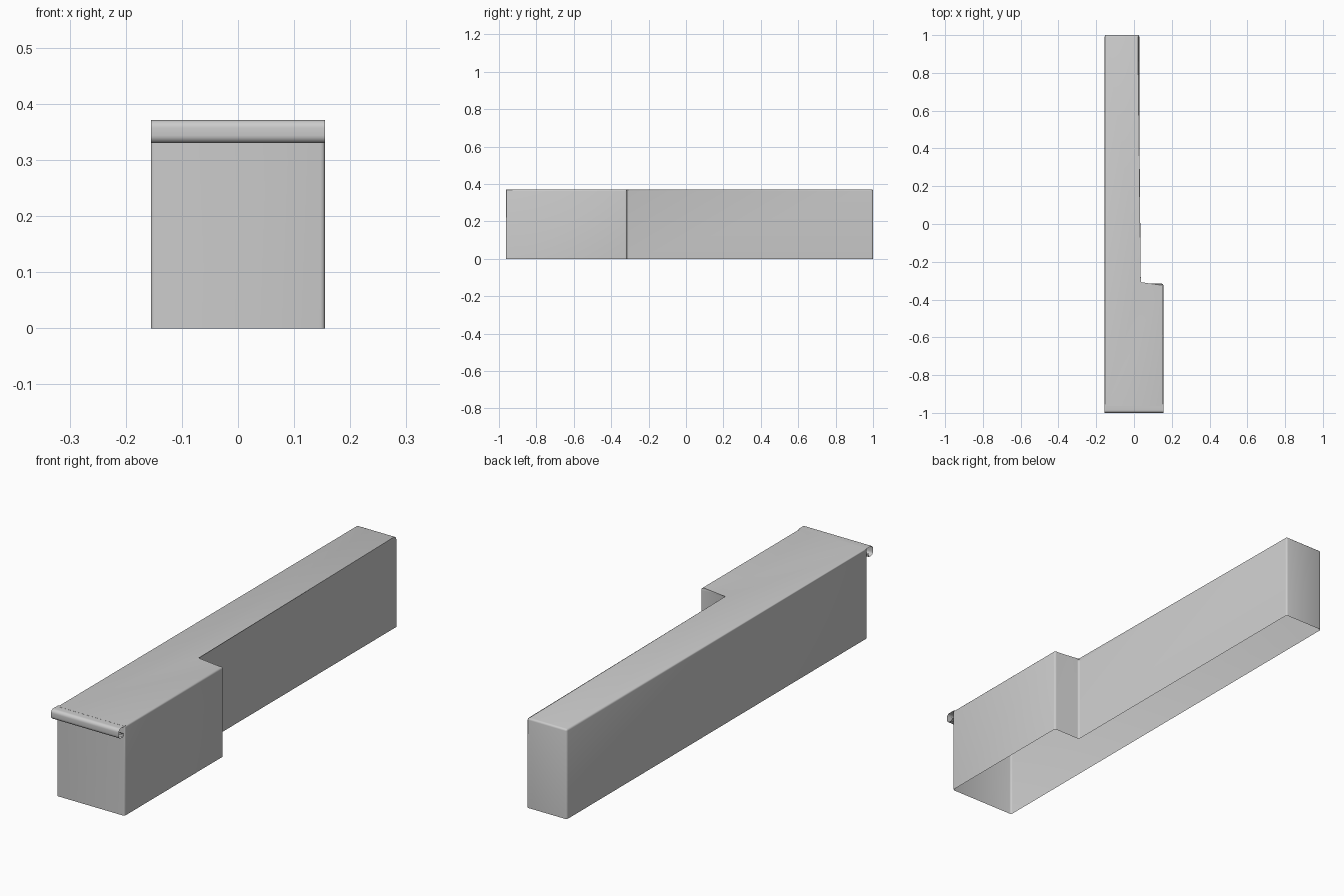
import bpy, bmesh, math

if "Cube" in bpy.data.objects:
    bpy.data.objects.remove(bpy.data.objects["Cube"])

H = 0.371      # overall height
XL, XR = -0.155, 0.155
WALL_Y = -0.963


def finish(name, bm):
    me = bpy.data.meshes.new(name)
    bm.to_mesh(me)
    bm.free()
    ob = bpy.data.objects.new(name, me)
    bpy.context.collection.objects.link(ob)
    bpy.ops.object.select_all(action='DESELECT')
    ob.select_set(True)
    bpy.context.view_layer.objects.active = ob
    bpy.ops.object.shade_smooth_by_angle(angle=math.radians(40))
    return ob


# Stepped sheet cover: top plus side walls, open underneath
outline = [(XL, WALL_Y), (XR, WALL_Y), (XR, -0.316), (0.028, -0.316),
           (0.028, 1.0), (XL, 1.0)]
bm = bmesh.new()
top = [bm.verts.new((x, y, H)) for x, y in outline]
low = [bm.verts.new((x, y, 0)) for x, y in outline]
bm.faces.new(top)
n = len(outline)
for i in range(n):
    j = (i + 1) % n
    bm.faces.new((low[i], low[j], top[j], top[i]))
front_edge = bm.edges.get((top[0], top[1]))
folds = [e for e in bm.edges if len(e.link_faces) == 2 and e != front_edge]
bmesh.ops.bevel(bm, geom=folds, offset=0.008, segments=3, profile=0.5,
                affect='EDGES', clamp_overlap=True)
finish("cover", bm)

# Rolled front lip: a curled strip, open at both ends
r = 0.014
profile = [(WALL_Y + 0.01, H - 0.0005), (-1 + r, H)]
for cz, a0 in ((H - r, 90), (0.330 + r, 180)):
    for k in range(7):
        a = math.radians(a0 + 15 * k)
        profile.append((-1 + r + r * math.cos(a), cz + r * math.sin(a)))
profile += [(-0.974, 0.331), (-0.970, 0.335), (-0.970, 0.342), (-0.974, 0.346)]
bm = bmesh.new()
rows = [[bm.verts.new((x, y, z)) for x in (XL, XR)] for y, z in profile]
for a, b in zip(rows, rows[1:]):
    bm.faces.new((a[0], b[0], b[1], a[1]))
bmesh.ops.remove_doubles(bm, verts=bm.verts, dist=0.0001)
bmesh.ops.recalc_face_normals(bm, faces=bm.faces)
# make the curl face outwards
bm.normal_update()
if sum(f.normal.z * f.calc_area() for f in bm.faces if f.calc_center_median().z > H - 0.002) < 0:
    bmesh.ops.reverse_faces(bm, faces=bm.faces)
finish("front_lip", bm)
